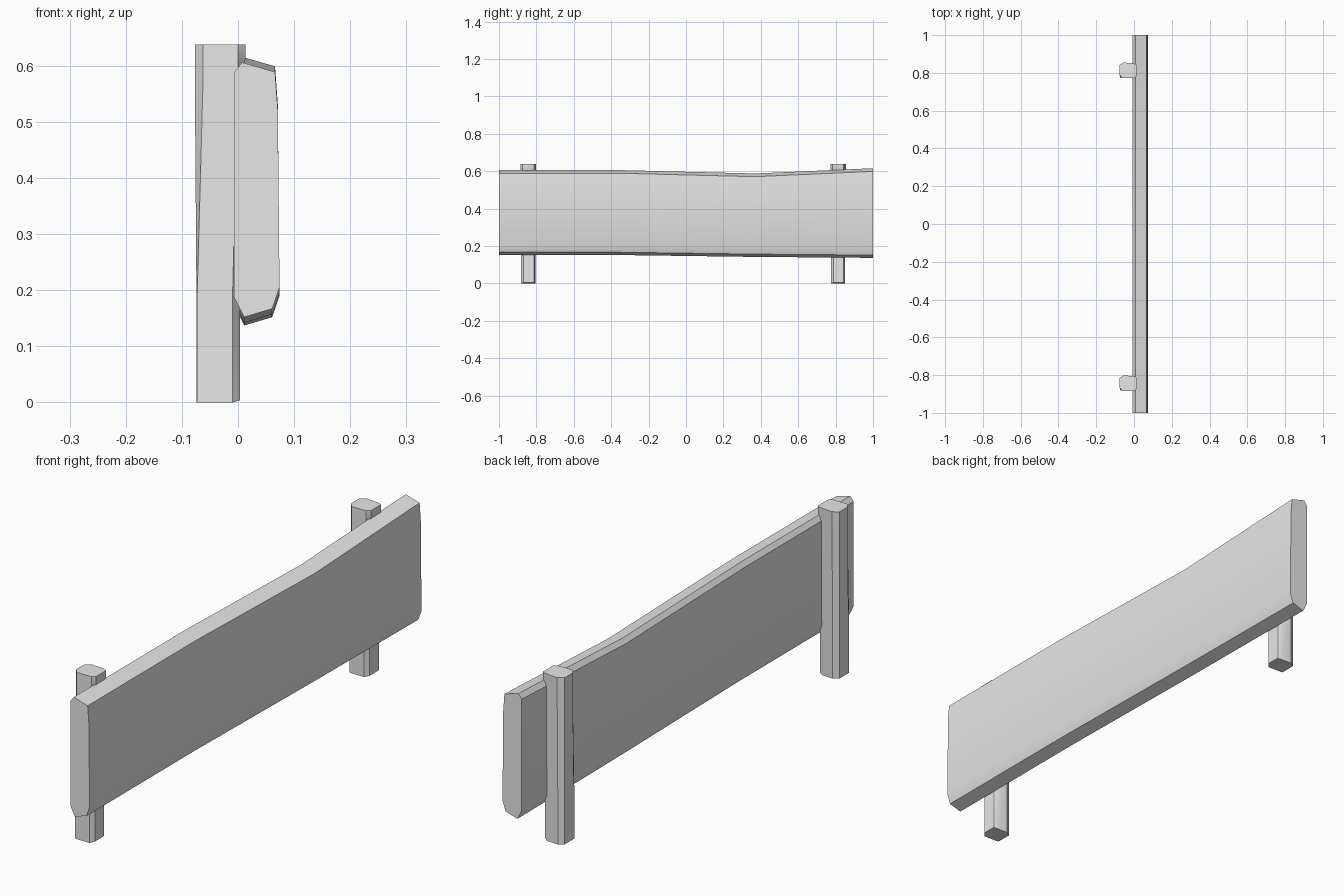
import bpy
import math

cube = bpy.data.objects.get("Cube")
if cube:
    bpy.data.objects.remove(cube, do_unlink=True)

grey = bpy.data.materials.new("plain_grey")
grey.use_nodes = True
colour = (0.8, 0.8, 0.8, 1)
grey.diffuse_color = colour
grey.node_tree.nodes["Principled BSDF"].inputs["Base Color"].default_value = colour


def loft(name, rings, location=(0, 0, 0)):
    """Join equal-sized rings of points into a closed solid."""
    n = len(rings[0])
    verts = [p for ring in rings for p in ring]
    faces = [tuple(range(n))[::-1], tuple(range(len(verts) - n, len(verts)))]
    for r in range(len(rings) - 1):
        for i in range(n):
            a, b = r * n + i, r * n + (i + 1) % n
            faces.append((a, b, b + n, a + n))
    mesh = bpy.data.meshes.new(name)
    mesh.from_pydata(verts, [], faces)
    mesh.materials.append(grey)
    obj = bpy.data.objects.new(name, mesh)
    obj.location = location
    bpy.context.collection.objects.link(obj)
    bpy.ops.object.select_all(action="DESELECT")
    obj.select_set(True)
    bpy.context.view_layer.objects.active = obj
    # Face normals outwards
    bpy.ops.object.mode_set(mode="EDIT")
    bpy.ops.mesh.select_all(action="SELECT")
    bpy.ops.mesh.normals_make_consistent(inside=False)
    bpy.ops.object.mode_set(mode="OBJECT")
    bpy.ops.object.shade_smooth_by_angle(angle=math.radians(30))
    return obj


# Board: bevelled plank whose top edge sags, as (y, bottom, top)
stations = [(-1, 0.152, 0.606), (-0.35, 0.152, 0.606),
            (0.37, 0.142, 0.588), (1, 0.137, 0.616)]


def board_ring(y, low, high):
    section = [(0.007, high), (0.066, high - 0.017), (0.071, high - 0.085),
               (0.074, low + 0.053), (0.061, low + 0.015), (0.011, low),
               (-0.007, low + 0.036), (-0.007, high - 0.018)]
    return [(x, y, z) for x, z in section]


loft("board", [board_ring(*s) for s in stations])

# Posts: hewn, chamfered stakes, notched behind the board
top = [(-0.062, -0.041), (0, -0.041), (0.013, -0.03), (0.013, 0.03),
       (0, 0.037), (-0.055, 0.042), (-0.077, 0.028), (-0.077, -0.022)]
foot = [(-0.073, -0.036), (-0.01, -0.039), (0.004, -0.025), (0.004, 0.03),
        (-0.01, 0.036), (-0.055, 0.038), (-0.074, 0.025), (-0.074, -0.03)]


def post_ring(section, z, limit=1):
    return [(min(x, limit), y, z) for x, y in section]


for name, y in (("front_post", -0.843), ("back_post", 0.813)):
    loft(name, [post_ring(foot, 0.002), post_ring(foot, 0.18),
                post_ring(top, 0.585, 0.001), post_ring(top, 0.61),
                post_ring(top, 0.638)], (0, y, 0))
    # Feet reach the ground with a slight slant
    for v in bpy.context.object.data.vertices[:8]:
        v.co.z = 0.004 if v.co.x > 0 else 0
